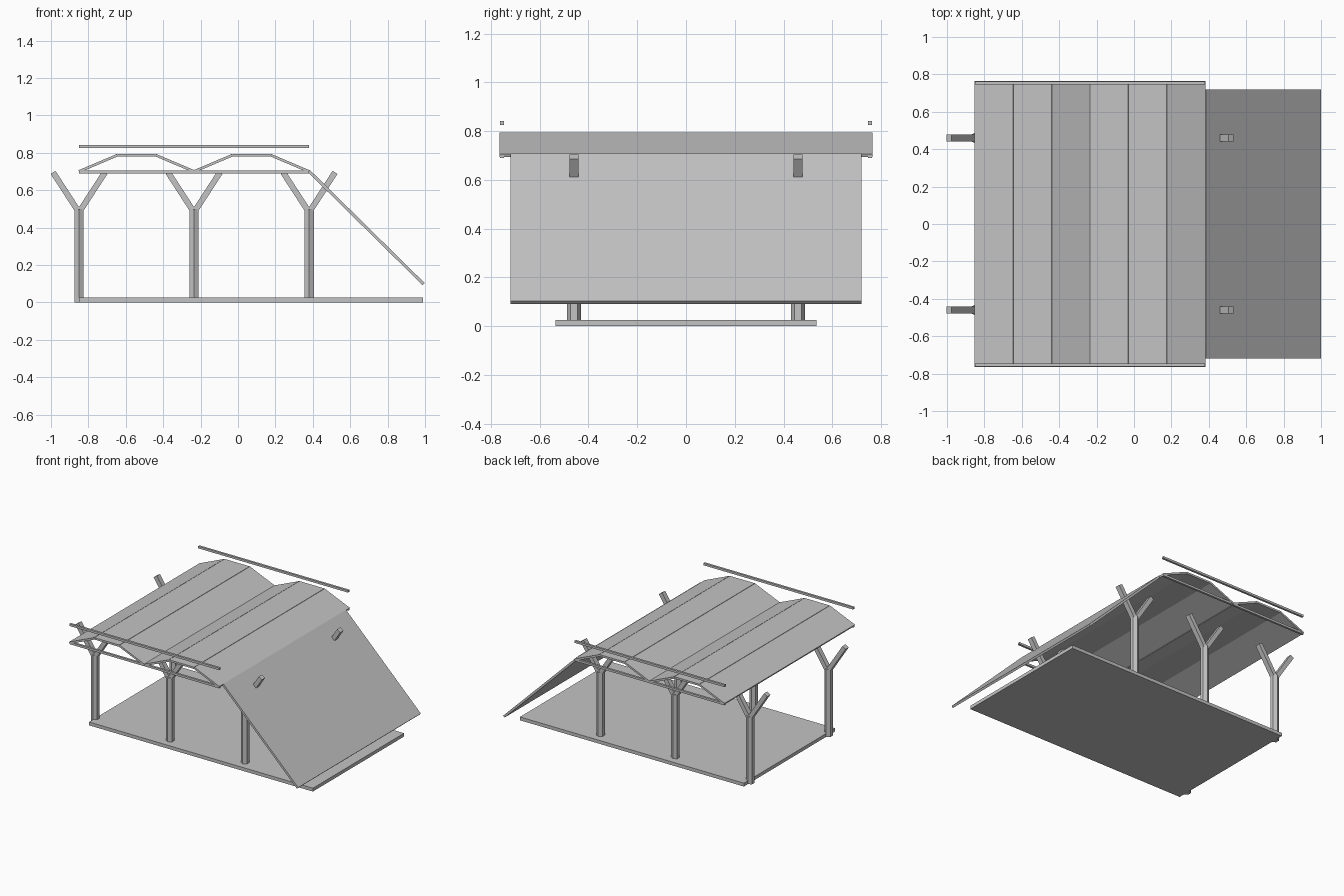
import bpy
import math

cube = bpy.data.objects.get("Cube")
if cube:
    bpy.data.objects.remove(cube, do_unlink=True)

grey = bpy.data.materials.new("plain grey")
grey.use_nodes = True
grey.diffuse_color = (0.55, 0.55, 0.55, 1)
grey.node_tree.nodes["Principled BSDF"].inputs["Base Color"].default_value = grey.diffuse_color


def slab(name, start, end, thick, y, depth):
    """Box laid along a line in the XZ plane, centred on y and depth wide."""
    (x0, z0), (x1, z1) = start, end
    bpy.ops.mesh.primitive_cube_add(
        size=1, location=((x0 + x1) / 2, y, (z0 + z1) / 2),
        rotation=(0, -math.atan2(z1 - z0, x1 - x0), 0))
    ob = bpy.context.object
    ob.name = name
    ob.scale = (math.dist(start, end), depth, thick)
    ob.data.materials.append(grey)
    return ob


POSTS = (-0.85, -0.235, 0.38)
ROD = 0.016

# Floor plate
slab("floor", (-0.85, 0.0125), (0.99, 0.0125), 0.025, 0, 1.07)

# Forked posts in two rows
for y in (-0.46, 0.46):
    for x in POSTS:
        bpy.ops.mesh.primitive_cylinder_add(
            vertices=6, radius=0.029, depth=0.5, location=(x, y, 0.25))
        post = bpy.context.object
        post.name = "post"
        post.data.materials.append(grey)
        for side in (-1, 1):
            slab("post_branch", (x + side * 0.009, 0.495),
                 (x + side * 0.139, 0.695), 0.031, y, 0.037)

# Two three-panel roof vaults, with tie and upper rods at both ends
for x0, x1 in zip(POSTS, POSTS[1:]):
    third = (x1 - x0) / 3
    profile = [(x0, 0.70), (x0 + third, 0.787),
               (x1 - third, 0.787), (x1, 0.70)]
    for a, b in zip(profile, profile[1:]):
        slab("roof_panel", a, b, 0.014, 0, 1.53)
    for y in (-0.755, 0.755):
        slab("tie_rod", (x0, 0.698), (x1, 0.698), ROD, y, ROD)
        slab("upper_rod", (x0, 0.833), (x1, 0.833), ROD, y, ROD)

# Sloping side sheet
slab("side_sheet", (0.378, 0.703), (0.993, 0.097), 0.016, 0, 1.44)
